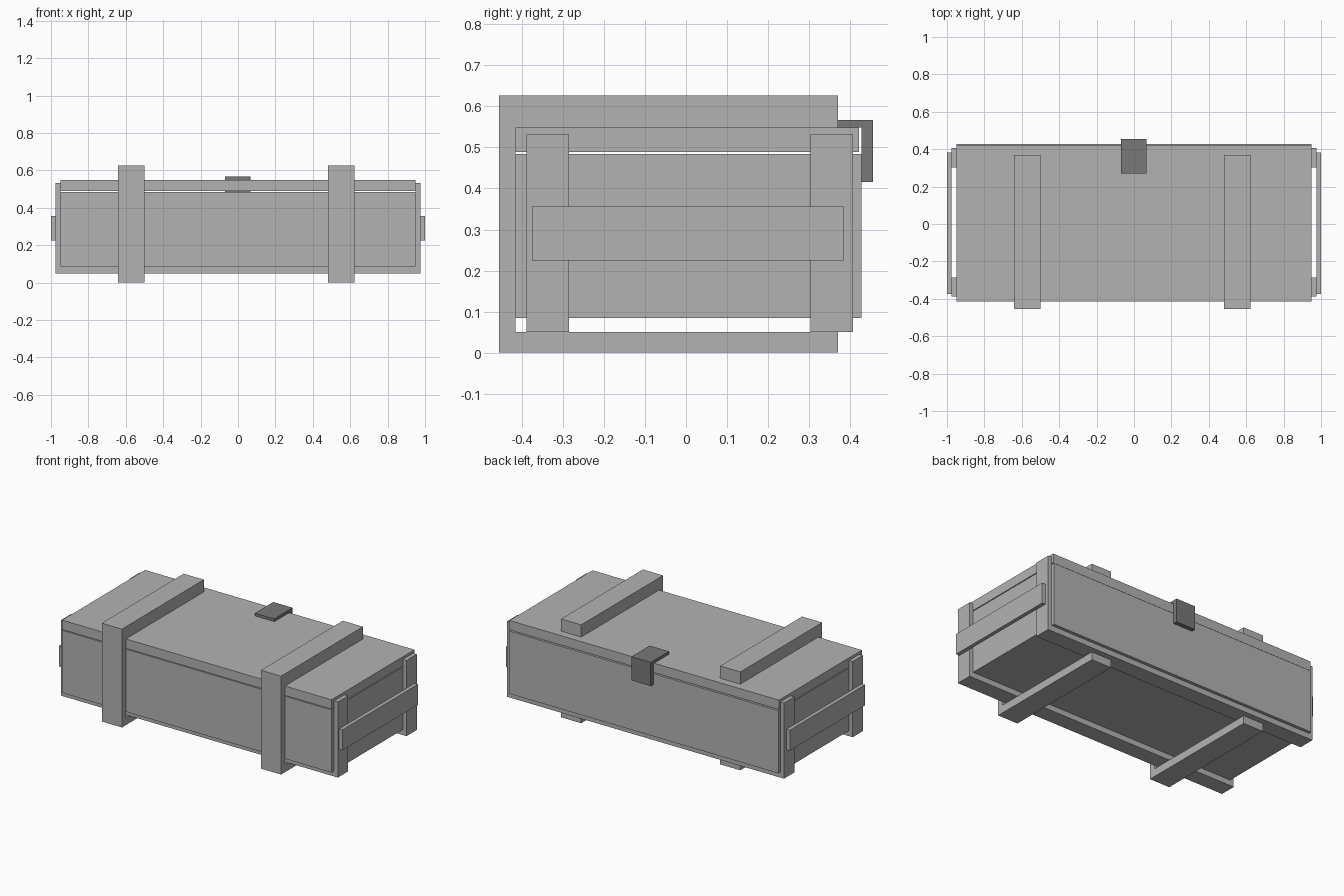
import bpy

cube = bpy.data.objects.get("Cube")
if cube:
    bpy.data.objects.remove(cube, do_unlink=True)


def make_material(name, value):
    mat = bpy.data.materials.new(name)
    mat.use_nodes = True
    colour = (value, value, value, 1)
    mat.diffuse_color = colour
    mat.node_tree.nodes["Principled BSDF"].inputs["Base Color"].default_value = colour
    return mat


light_grey = make_material("light grey wood", 0.45)
dark_grey = make_material("dark grey metal", 0.19)


def box(name, x, y, z, mat=light_grey):
    """Box spanning the given (low, high) range on each axis."""
    spans = (x, y, z)
    bpy.ops.mesh.primitive_cube_add(size=1, location=[(a + b) / 2 for a, b in spans])
    obj = bpy.context.object
    obj.name = name
    obj.scale = [abs(b - a) for a, b in spans]
    bpy.ops.object.transform_apply(location=False, rotation=False, scale=True)
    obj.data.materials.append(mat)
    return obj


# Chest body and lid, with a narrow seam between them
box("crate_body", (-0.95, 0.95), (-0.415, 0.427), (0.085, 0.484))
box("crate_lid", (-0.95, 0.95), (-0.415, 0.421), (0.489, 0.549))

# Long runners under the body, and corner posts on both ends
rows = {"front": (-0.388, -0.285), "back": (0.303, 0.407)}
sides = {"left": 1, "right": -1}
for row, y in rows.items():
    box(row + "_runner", (-0.95, 0.95), y, (0.05, 0.085))
    for side, s in sides.items():
        box(f"{row}_{side}_post", (s * 0.95, s * 0.976), y, (0.05, 0.532))

# Horizontal handle board across each end
for side, s in sides.items():
    box(side + "_handle_board", (s * 0.976, s), (-0.375, 0.383), (0.225, 0.356))

# C-shaped battens wrapping the bottom, front and top
for side, x in {"left": (0.48, 0.622), "right": (-0.642, -0.5)}.items():
    box(side + "_bottom_batten", x, (-0.415, 0.37), (0, 0.05))
    box(side + "_front_batten", x, (-0.455, -0.415), (0, 0.627))
    box(side + "_top_batten", x, (-0.415, 0.37), (0.549, 0.627))

# Bent metal latch over the back edge
box("latch_top", (-0.07, 0.067), (0.27, 0.455), (0.549, 0.567), dark_grey)
box("latch_back", (-0.07, 0.067), (0.428, 0.455), (0.416, 0.549), dark_grey)
